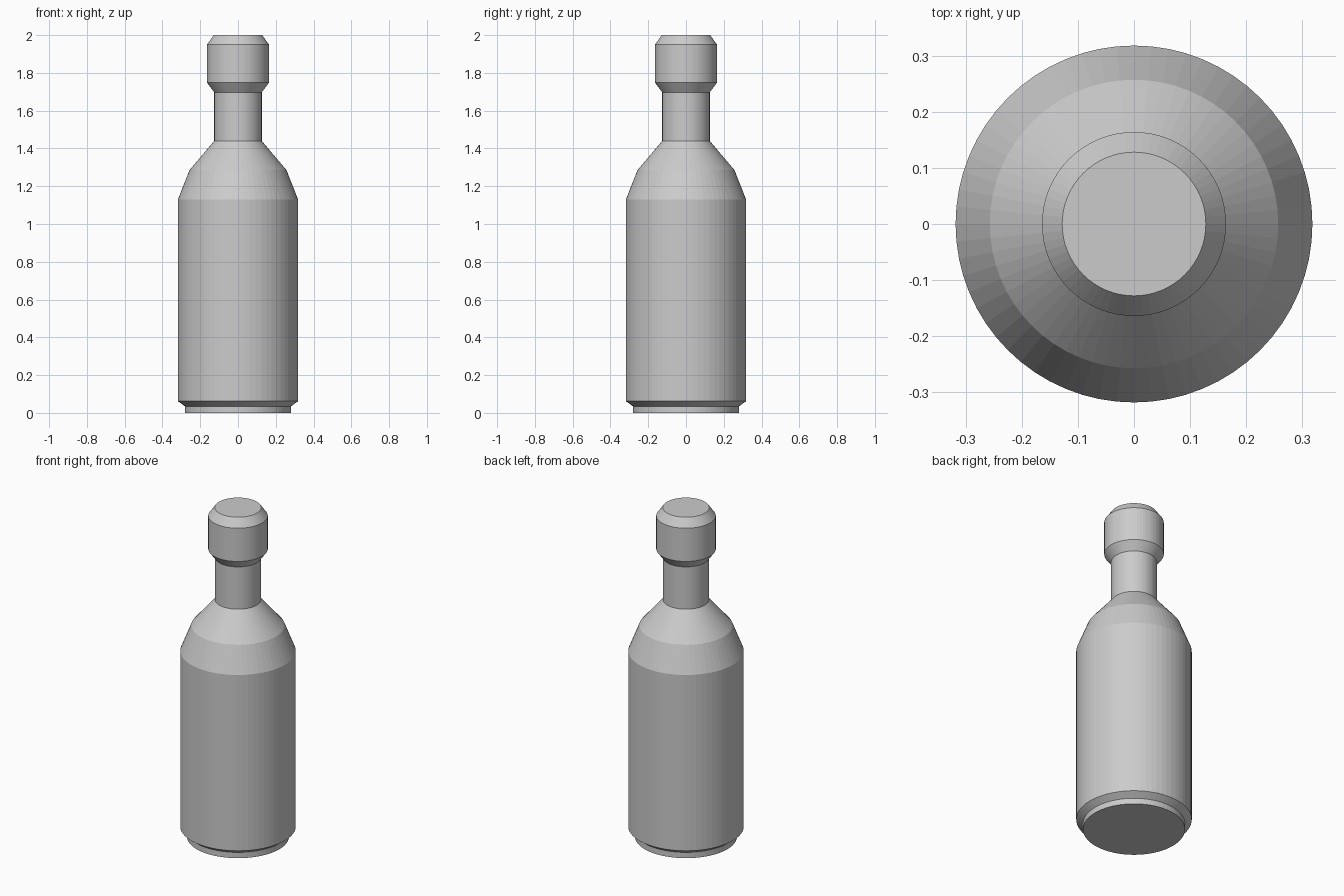
import bpy, bmesh
from math import cos, sin, tau

if "Cube" in bpy.data.objects:
    bpy.data.objects.remove(bpy.data.objects["Cube"])

SIDES = 64


def lathe(name, profile, cap_bottom=False, cap_top=False):
    """Revolve a list of (radius, z) points about the z axis."""
    bm = bmesh.new()
    rings = [[bm.verts.new((r * cos(tau * i / SIDES), r * sin(tau * i / SIDES), z))
              for i in range(SIDES)] for r, z in profile]
    for low, high in zip(rings, rings[1:]):
        for i in range(SIDES):
            j = (i + 1) % SIDES
            bm.faces.new((low[i], low[j], high[j], high[i]))
    if cap_bottom:
        bm.faces.new(rings[0][::-1])
    if cap_top:
        bm.faces.new(rings[-1])
    mesh = bpy.data.meshes.new(name)
    bm.to_mesh(mesh)
    bm.free()
    obj = bpy.data.objects.new(name, mesh)
    bpy.context.collection.objects.link(obj)
    return obj


# Bottle: foot, body, two-step shoulder and neck
lathe("bottle", [(0.281, 0), (0.281, 0.035), (0.318, 0.062), (0.318, 1.13),
                 (0.257, 1.285), (0.126, 1.44), (0.126, 1.697)], cap_bottom=True)

# Bevelled cap, sitting on the neck
lathe("cap", [(0.126, 1.697), (0.164, 1.748), (0.164, 1.95), (0.128, 2.0)],
      cap_top=True)
